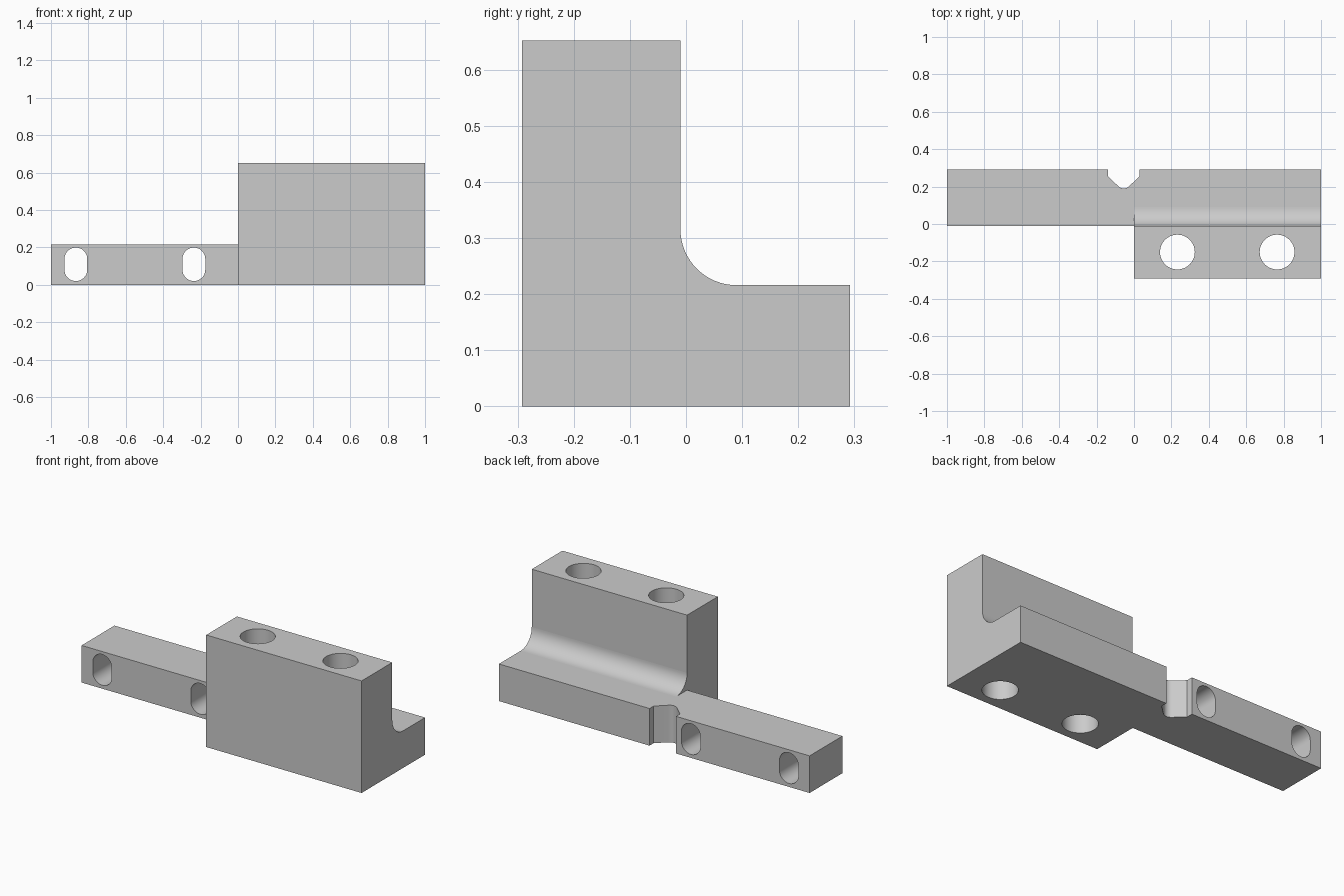
import bpy
import bmesh
from math import pi, sin, cos
from mathutils import Vector

cube = bpy.data.objects.get("Cube")
if cube:
    bpy.data.objects.remove(cube)

grey = bpy.data.materials.new("plain grey")
grey.use_nodes = True
colour = (0.6, 0.6, 0.6, 1)
grey.diffuse_color = colour
grey.node_tree.nodes["Principled BSDF"].inputs["Base Color"].default_value = colour

DEPTH, WALL, BAR, HEIGHT, FILLET = 0.292, -0.01, 0.216, 0.652, 0.1


def arc(cx, cy, r, start, end, steps):
    """Points along an arc."""
    angles = [start + (end - start) * i / steps for i in range(steps + 1)]
    return [(cx + r * cos(a), cy + r * sin(a)) for a in angles]


def prism(name, outline, place, axis, low, high):
    """Extrude a closed outline along an axis between two positions."""
    bm = bmesh.new()
    face = bm.faces.new([bm.verts.new(place(u, v, low)) for u, v in outline])
    new = bmesh.ops.extrude_face_region(bm, geom=[face])["geom"]
    moved = [g for g in new if isinstance(g, bmesh.types.BMVert)]
    bmesh.ops.translate(bm, verts=moved, vec=Vector(axis) * (high - low))
    bmesh.ops.recalc_face_normals(bm, faces=bm.faces)
    mesh = bpy.data.meshes.new(name)
    bm.to_mesh(mesh)
    bm.free()
    mesh.materials.append(grey)
    obj = bpy.data.objects.new(name, mesh)
    bpy.context.collection.objects.link(obj)
    return obj


def along_x(name, outline, low, high):
    return prism(name, outline, lambda u, v, w: (w, u, v), (1, 0, 0), low, high)


def along_y(name, outline, low, high):
    return prism(name, outline, lambda u, v, w: (u, w, v), (0, 1, 0), low, high)


def along_z(name, outline, low, high):
    return prism(name, outline, lambda u, v, w: (u, v, w), (0, 0, 1), low, high)


def combine(target, other, operation):
    """Apply a boolean and discard the helper."""
    mod = target.modifiers.new(operation, 'BOOLEAN')
    mod.operation, mod.solver, mod.object = operation, 'EXACT', other
    bpy.context.view_layer.objects.active = target
    bpy.ops.object.modifier_apply(modifier=mod.name)
    bpy.data.objects.remove(other)


# Upright block with a filleted foot
profile = [(-DEPTH, 0), (DEPTH, 0), (DEPTH, BAR)]
profile += arc(WALL + FILLET, BAR + FILLET, FILLET, -pi / 2, -pi, 16)
profile += [(WALL, HEIGHT), (-DEPTH, HEIGHT)]
bracket = along_x("mounting_bracket", profile, 0, 1)

# Side bar
bar = along_x("side_bar", [(WALL, 0), (DEPTH, 0), (DEPTH, BAR), (WALL, BAR)], -1, 0)
combine(bracket, bar, 'UNION')

# Vertical bolt holes
for x in (0.232, 0.765):
    hole = along_z("bolt_hole", arc(x, -0.15, 0.093, 0, 2 * pi, 48)[:-1], -0.1, 0.8)
    combine(bracket, hole, 'DIFFERENCE')

# Rounded slots through the bar
for x in (-0.867, -0.236):
    slot = arc(x, 0.138, 0.061, 0, pi, 24) + arc(x, 0.081, 0.061, pi, 2 * pi, 24)
    combine(bracket, along_y("slot", slot, -0.1, 0.4), 'DIFFERENCE')

# Round-tipped V notch in the back
mid, half, tip = -0.055, 0.085, 0.04
notch = [(mid - half, 0.4), (mid - half, 0.255)]
notch += arc(mid, 0.23, tip, pi * 1.25, pi * 1.75, 8)
notch += [(mid + half, 0.255), (mid + half, 0.4)]
combine(bracket, along_z("notch", notch, -0.1, 0.4), 'DIFFERENCE')

# Smooth the curved faces, keep the planes flat
bpy.ops.object.select_all(action='DESELECT')
bracket.select_set(True)
bpy.context.view_layer.objects.active = bracket
bpy.ops.object.shade_smooth_by_angle()
for poly in bracket.data.polygons:
    if max(abs(c) for c in poly.normal) > 0.9995:
        poly.use_smooth = False
